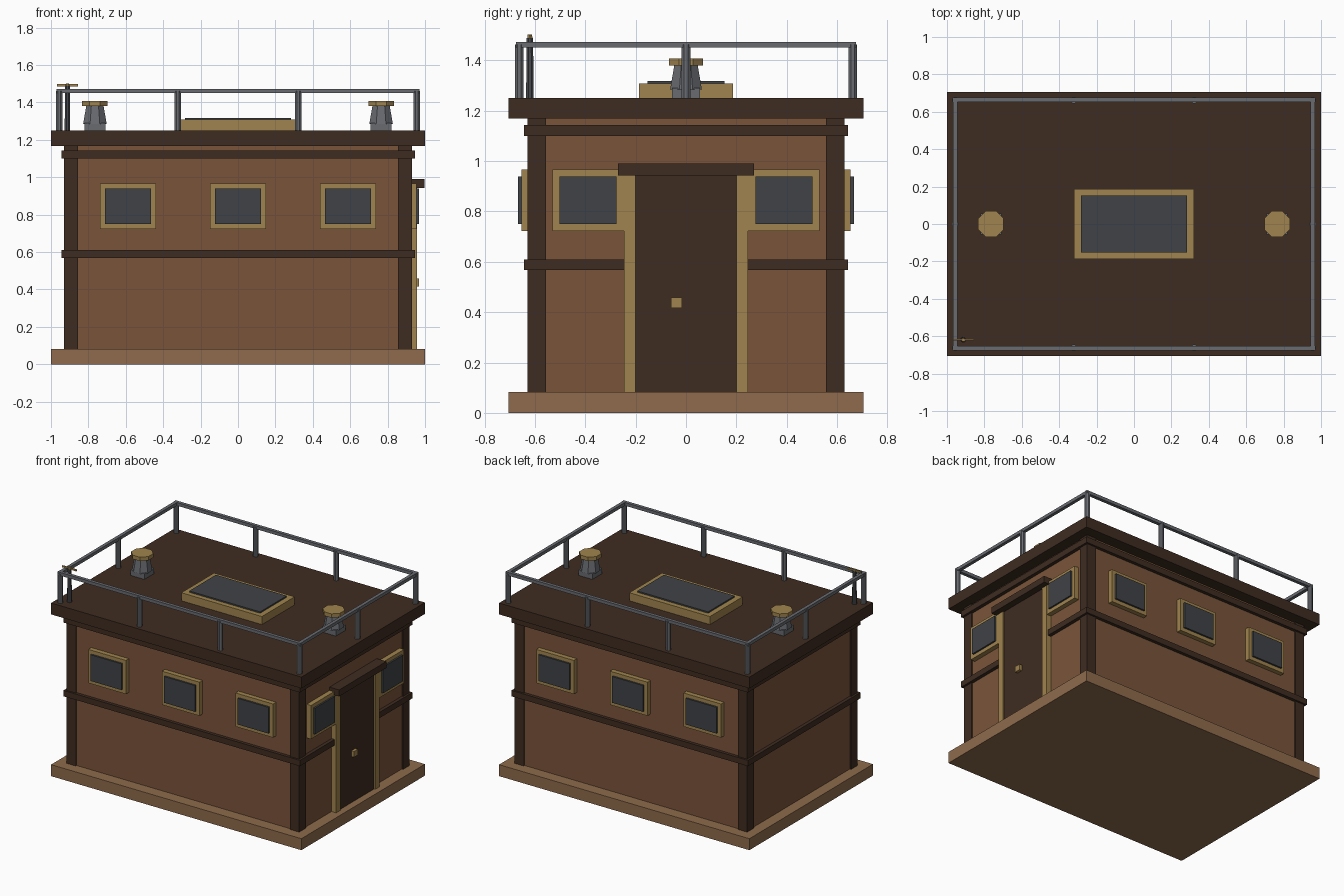
import bpy
from math import pi

if "Cube" in bpy.data.objects:
    bpy.data.objects.remove(bpy.data.objects["Cube"])


def srgb(r, g, b):
    f = lambda c: (c / 255 / 12.92) if c < 10 else ((c / 255 + 0.055) / 1.055) ** 2.4
    return (f(r), f(g), f(b), 1)


def material(name, *rgb):
    m = bpy.data.materials.new(name)
    m.diffuse_color = srgb(*rgb)
    m.use_nodes = True
    m.node_tree.nodes["Principled BSDF"].inputs["Base Color"].default_value = m.diffuse_color
    return m


WALL = material("wall_wood", 122, 84, 58)
DARK = material("dark_wood", 62, 44, 33)
BASE = material("base_wood", 142, 107, 76)
BRASS = material("brass", 160, 132, 78)
GLASS = material("glass", 64, 66, 70)
STEEL = material("steel", 104, 107, 112)
POLE = material("pole_metal", 72, 74, 77)


def box(name, mat, x, y, z):
    """Box from (min, max) ranges on each axis."""
    lo, hi = zip(*(sorted(r) for r in (x, y, z)))
    bpy.ops.mesh.primitive_cube_add(size=1, location=[(a + b) / 2 for a, b in zip(lo, hi)])
    ob = bpy.context.object
    ob.name = name
    ob.scale = [b - a for a, b in zip(lo, hi)]
    bpy.ops.object.transform_apply(location=False, rotation=False, scale=True)
    ob.data.materials.append(mat)
    return ob


def prism(name, mat, x, y, z0, z1, r0, r1):
    """Eight-sided upright column, flats facing the axes."""
    bpy.ops.mesh.primitive_cone_add(vertices=8, radius1=r0, radius2=r1, depth=z1 - z0,
                                    location=(x, y, (z0 + z1) / 2), rotation=(0, 0, pi / 8))
    ob = bpy.context.object
    ob.name = name
    ob.data.materials.append(mat)
    return ob


def frame(name, mat, x, y, z, axis, t):
    """Rectangular frame of border t, normal along x or y."""
    u = y if axis == "x" else x
    def bar(tag, ur, zr):
        box(name + tag, mat, x if axis == "x" else ur, ur if axis == "x" else y, zr)
    bar("_bottom", u, (z[0], z[0] + t))
    bar("_top", u, (z[1] - t, z[1]))
    bar("_left", (u[0], u[0] + t), (z[0] + t, z[1] - t))
    bar("_right", (u[1] - t, u[1]), (z[0] + t, z[1] - t))


# Base, walls, roof
box("base", BASE, (-1, 1), (-.705, .705), (0, .083))
box("walls", WALL, (-.92, .92), (-.62, .62), (.083, 1.168))
box("roof", DARK, (-1, 1), (-.705, .705), (1.168, 1.25))

# Corner posts
for sx in (-1, 1):
    for sy in (-1, 1):
        box("corner_post", DARK, (sx * .855, sx * .93), (sy * .555, sy * .63), (.083, 1.168))

# Trim bands; the middle one is broken by the door
for name, z in (("upper_band", (1.1, 1.143)), ("middle_band", (.568, .61))):
    for s in (-1, 1):
        box(name, DARK, (-.945, .945), (s * .61, s * .643), z)
    box(name, DARK, (-.945, -.91), (-.61, .61), z)
    if name == "upper_band":
        box(name, DARK, (.91, .945), (-.61, .61), z)
    else:
        for s in (-1, 1):
            box(name, DARK, (.91, .945), (s * .245, s * .61), z)

# Front and back windows
for s in (-1, 1):
    for cx in (-.588, 0, .588):
        frame("window_frame", BRASS, (cx - .15, cx + .15), (s * .61, s * .654),
              (.723, .966), "y", .028)
        box("window_glass", GLASS, (cx - .123, cx + .123), (s * .61, s * .667), (.75, .939))

# Door wall windows and jambs
for s in (-1, 1):
    c = s * .389
    frame("side_window_frame", BRASS, (.91, .955), (c - .142, c + .142), (.723, .966), "x", .028)
    box("side_window_glass", GLASS, (.91, .967), (c - .113, c + .113), (.75, .939))
    box("door_jamb", BRASS, (.91, .957), (s * .2, s * .247), (.083, .945))

# Door
box("door", DARK, (.91, .948), (-.2, .2), (.083, .945))
box("door_lintel", DARK, (.91, .997), (-.27, .27), (.943, .99))
box("door_handle", BRASS, (.945, .969), (-.06, -.016), (.416, .458))

# Skylight
box("skylight_frame", BRASS, (-.322, .322), (-.187, .187), (1.25, 1.308))
box("skylight_glass", GLASS, (-.283, .283), (-.152, .152), (1.3, 1.318))

# Roof vents
for x in (-.765, .765):
    box("vent_base", STEEL, (x - .056, x + .056), (-.056, .056), (1.25, 1.29))
    prism("vent_neck", STEEL, x, 0, 1.285, 1.382, .068, .05)
    prism("vent_cap", BRASS, x, 0, 1.38, 1.408, .074, .074)

# Railing posts and rails
PX, PY = .955, .662
spots = [(x, s * PY) for x in (-PX, -.322, .322, PX) for s in (-1, 1)]
spots += [(-PX, 0), (PX, 0)]
for x, y in spots:
    prism("railing_post", STEEL, x, y, 1.25, 1.462, .0185, .0185)
for s in (-1, 1):
    box("long_rail", STEEL, (-.97, .97), (s * (PY - .011), s * (PY + .013)), (1.45, 1.473))
    box("short_rail", STEEL, (s * (PX - .011), s * (PX + .013)), (-.67, .67), (1.45, 1.473))

# Signal pole with crossbar
prism("signal_pole", POLE, -.912, -.62, 1.25, 1.489, .016, .014)
box("pole_crossbar", BRASS, (-.968, -.856), (-.624, -.616), (1.486, 1.498))
prism("pole_cap", BRASS, -.912, -.62, 1.484, 1.502, .012, .009)
